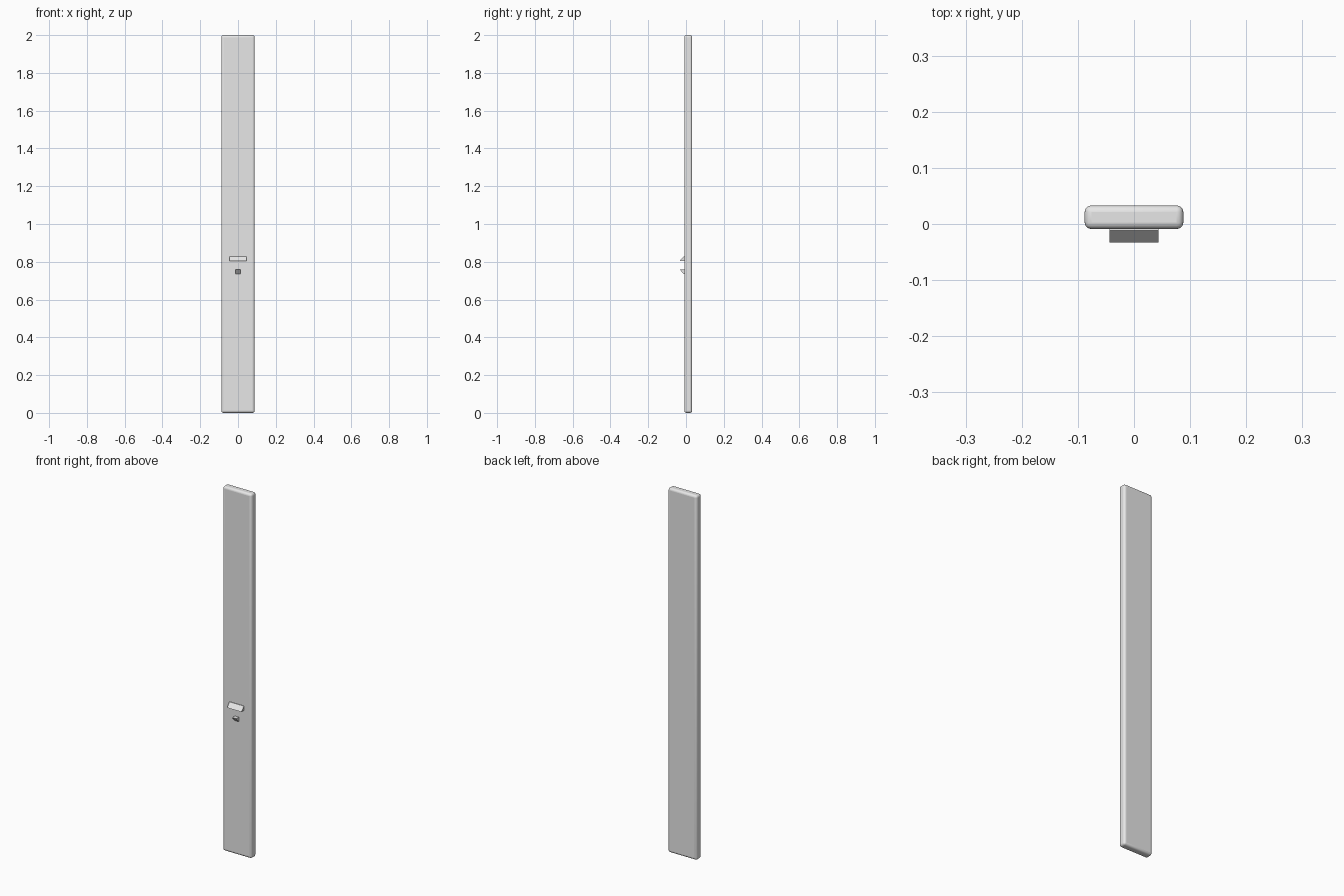
import bpy
import bmesh
import math

cube = bpy.data.objects.get("Cube")
if cube:
    bpy.data.objects.remove(cube, do_unlink=True)

# One plain grey for every part
grey = bpy.data.materials.new("light_grey")
grey.use_nodes = True
colour = (0.8, 0.8, 0.8, 1)
grey.diffuse_color = colour
grey.node_tree.nodes["Principled BSDF"].inputs["Base Color"].default_value = colour

FRONT, BACK, TIP = -0.009, 0.033, -0.033


def add_object(name, bm):
    bmesh.ops.recalc_face_normals(bm, faces=bm.faces)
    mesh = bpy.data.meshes.new(name)
    bm.to_mesh(mesh)
    bm.free()
    mesh.materials.append(grey)
    obj = bpy.data.objects.new(name, mesh)
    bpy.context.collection.objects.link(obj)
    return obj


def add_wedge(name, half_width, profile):
    """Extrude a (y, z) side profile across the width."""
    bm = bmesh.new()
    face = bm.faces.new([bm.verts.new((-half_width, y, z)) for y, z in profile])
    moved = bmesh.ops.extrude_face_region(bm, geom=[face])["geom"]
    verts = [v for v in moved if isinstance(v, bmesh.types.BMVert)]
    bmesh.ops.translate(bm, verts=verts, vec=(2 * half_width, 0, 0))
    return add_object(name, bm)


# Tall slab with rounded edges
bm = bmesh.new()
bmesh.ops.create_cube(bm, size=1)
bmesh.ops.scale(bm, verts=bm.verts, vec=(0.176, BACK - FRONT, 2))
bmesh.ops.translate(bm, verts=bm.verts, vec=(0, (FRONT + BACK) / 2, 1))
body = add_object("slab_body", bm)
bevel = body.modifiers.new("rounded_edges", "BEVEL")
bevel.width = 0.012
bevel.segments = 4
bpy.context.view_layer.objects.active = body
body.select_set(True)
bpy.ops.object.shade_smooth_by_angle(angle=math.radians(35))
body.select_set(False)

# Wide ledge: flat underneath, sloping up to the slab
add_wedge("upper_ledge", 0.044,
          [(FRONT, 0.805), (TIP, 0.805), (-0.012, 0.829), (FRONT, 0.829)])

# Small catch: flat on top, sloping down to the slab
add_wedge("lower_catch", 0.012,
          [(FRONT, 0.759), (TIP, 0.759), (-0.012, 0.735), (FRONT, 0.735)])
